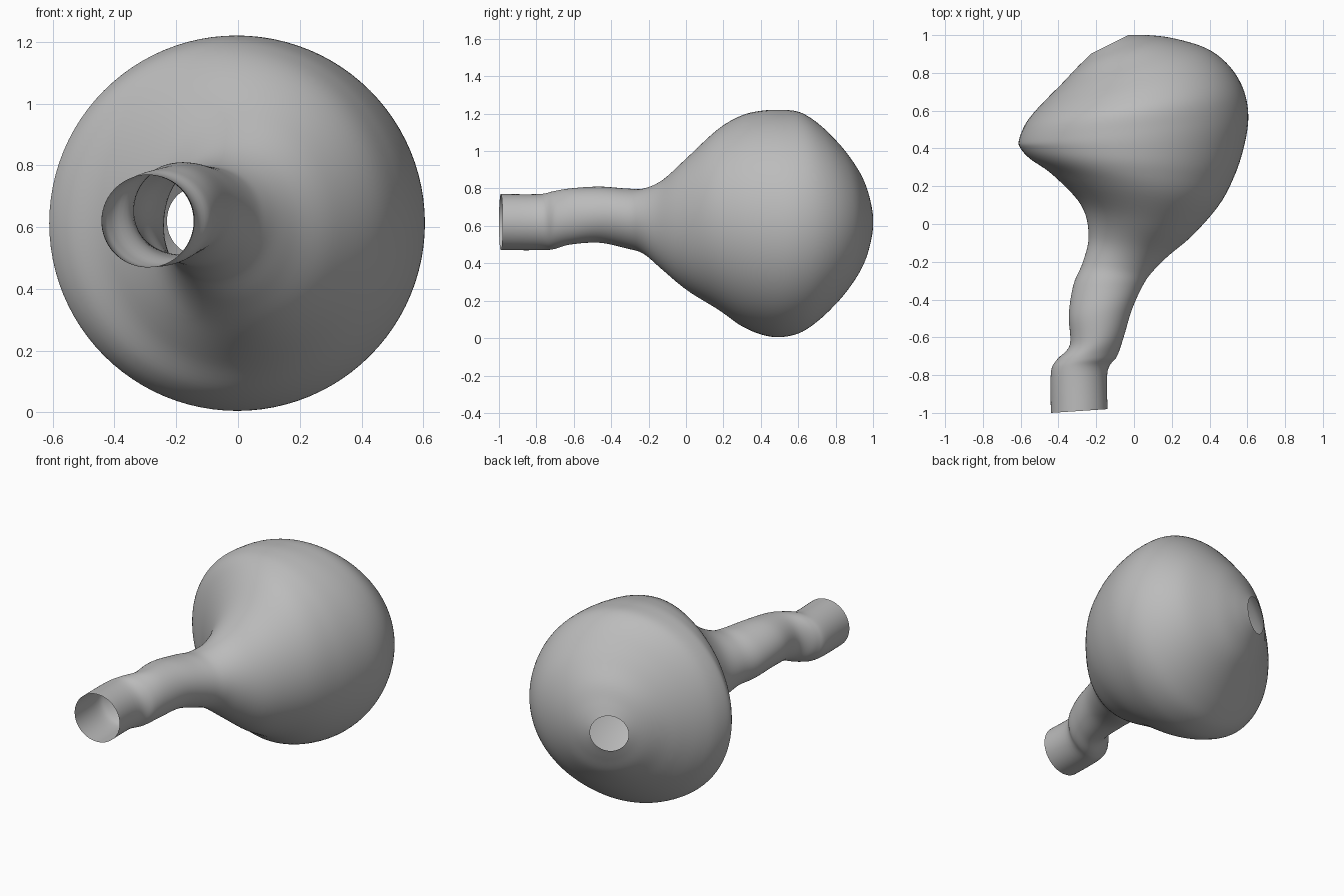
import bpy
import bmesh
from math import cos, sin, tau
from mathutils import Vector

cube = bpy.data.objects.get("Cube")
if cube:
    bpy.data.objects.remove(cube)

SIDES = 96
STEPS = 6

# One plain grey for the whole skin
grey = bpy.data.materials.new("light grey")
grey.use_nodes = True
tone = (0.5, 0.5, 0.5, 1)
grey.diffuse_color = tone
shader = grey.node_tree.nodes["Principled BSDF"]
shader.inputs["Base Color"].default_value = tone
shader.inputs["Roughness"].default_value = 0.8

# Cross-sections: right x, y, left x, y, bottom z, top z
sections = [
    (-.44, -1, -.14, -.98, .47, .77),
    (-.44, -.79, -.14, -.78, .47, .77),
    (-.41, -.72, -.09, -.7, .475, .785),
    (-.34, -.64, -.055, -.6, .50, .80),
    (-.345, -.48, -.01, -.45, .51, .81),
    (-.32, -.32, .05, -.32, .48, .80),
    (-.27, -.2, .1, -.25, .45, .80),
    (-.24, -.06, .18, -.17, .36, .85),
    (-.28, .1, .31, -.06, .25, .97),
    (-.43, .26, .45, .1, .15, 1.12),
    (-.55, .345, .53, .25, .065, 1.19),
    (-.6, .40, .58, .4, .02, 1.215),
    (-.61, .44, .605, .55, .005, 1.22),
    (-.58, .52, .59, .68, .025, 1.21),
    (-.53, .59, .54, .79, .085, 1.155),
    (-.45, .675, .46, .88, .17, 1.07),
    (-.38, .745, .36, .94, .25, .99),
    (-.31, .82, .2, .985, .345, .895),
    (-.26, .87, .07, 1, .44, .80),
    (-.23, .9, -.03, 1, .51, .73),
]


def blend(a, b, c, d, t):
    """Smooth curve through b and c."""
    return b + (c - a) * t / 2 + (a * 2 - b * 5 + c * 4 - d) * t * t / 2 \
        + (b * 3 - a - c * 3 + d) * t ** 3 / 2


def refine(rows):
    rows = [Vector(r) for r in rows]
    padded = [rows[0]] + rows + [rows[-1]]
    out = []
    for i in range(len(rows) - 1):
        out += [blend(*padded[i:i + 4], s / STEPS) for s in range(STEPS)]
    return out + [rows[-1]]


def ring(bm, row):
    """Upright ellipse spanning the two side points."""
    right_x, right_y, left_x, left_y, low, high = row
    right, left = Vector((right_x, right_y, 0)), Vector((left_x, left_y, 0))
    centre = (right + left) / 2 + Vector((0, 0, (low + high) / 2))
    across, up = (left - right) / 2, Vector((0, 0, (high - low) / 2))
    return [bm.verts.new(centre + across * cos(tau * k / SIDES) + up * sin(tau * k / SIDES))
            for k in range(SIDES)]


# Open tube swelling into a sac, with a small round opening at the back
bm = bmesh.new()
rings = [ring(bm, row) for row in refine(sections)]
for a, b in zip(rings, rings[1:]):
    for k in range(SIDES):
        n = (k + 1) % SIDES
        bm.faces.new((a[k], a[n], b[n], b[k])).smooth = True
bmesh.ops.recalc_face_normals(bm, faces=bm.faces)
mesh = bpy.data.meshes.new("sac_and_tube")
bm.to_mesh(mesh)
bm.free()
mesh.materials.append(grey)
sac = bpy.data.objects.new("sac_and_tube", mesh)
bpy.context.collection.objects.link(sac)
